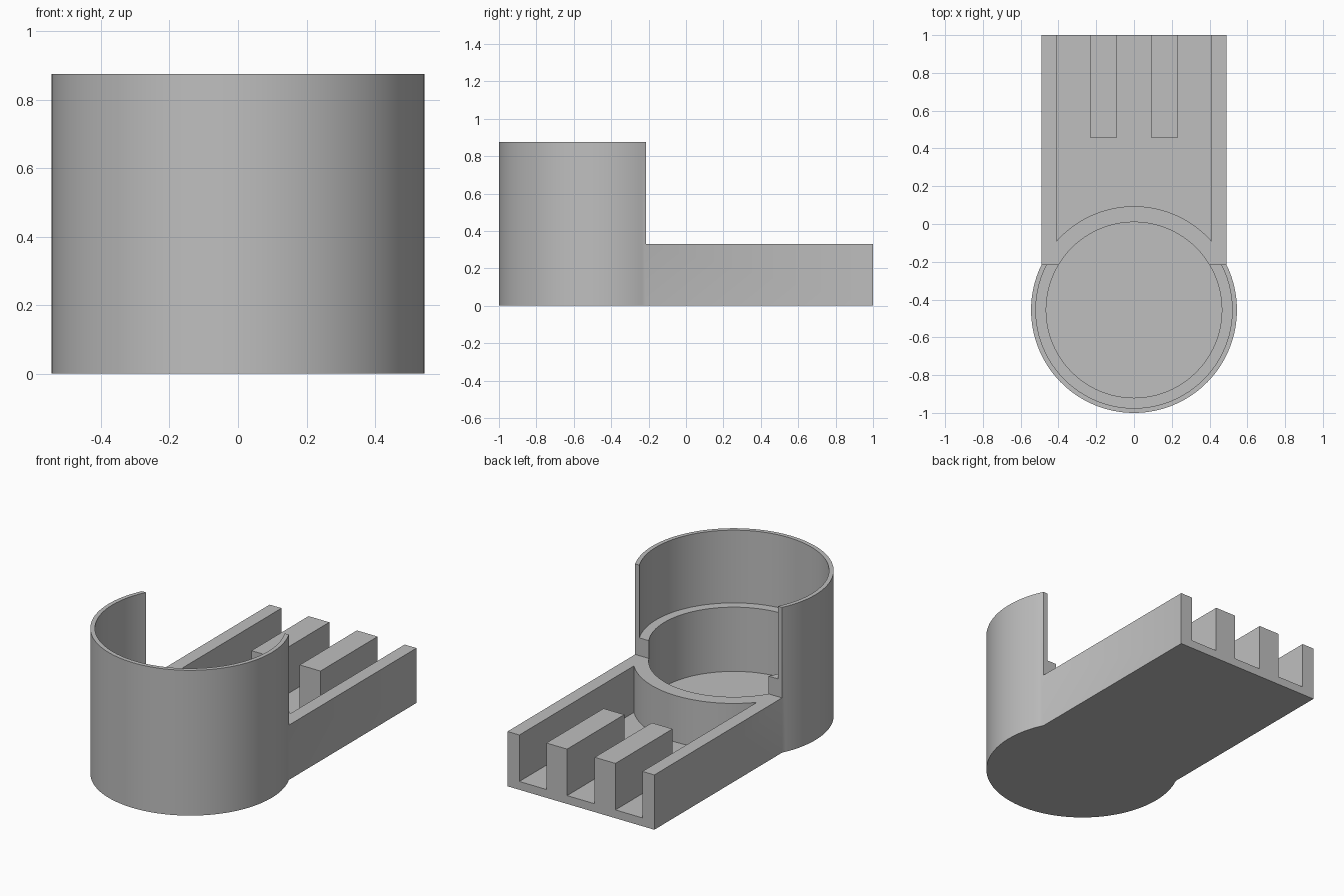
import bpy
import bmesh
from math import acos, asin, cos, pi, sin

cube = bpy.data.objects.get("Cube")
if cube:
    bpy.data.objects.remove(cube, do_unlink=True)

CUP_Y = -0.455      # centre of the round cup
CUP_R = 0.545
CUT_Y = -0.215      # plane where the tall wall stops
TRAY_TOP, FLOOR, LEDGE, WALL_TOP = 0.33, 0.05, 0.437, 0.875
STEPS = 96


def arc(radius, start, end, steps=STEPS):
    """Points along an arc around the cup centre."""
    angles = [start + (end - start) * i / steps for i in range(steps + 1)]
    return [(radius * cos(a), CUP_Y + radius * sin(a)) for a in angles]


def prism(name, outline, bottom, top):
    """Extrude a flat outline upward into a closed solid."""
    bm = bmesh.new()
    base = bm.faces.new([bm.verts.new((x, y, bottom)) for x, y in outline])
    moved = bmesh.ops.extrude_face_region(bm, geom=[base], use_keep_orig=True)
    for v in moved["geom"]:
        if isinstance(v, bmesh.types.BMVert):
            v.co.z = top
    bmesh.ops.recalc_face_normals(bm, faces=bm.faces[:])
    mesh = bpy.data.meshes.new(name)
    bm.to_mesh(mesh)
    bm.free()
    obj = bpy.data.objects.new(name, mesh)
    bpy.context.collection.objects.link(obj)
    return obj


def carve(target, cutter):
    """Subtract the cutter, bake the result and drop the cutter."""
    cutter.hide_render = True
    mod = target.modifiers.new("cut", "BOOLEAN")
    mod.operation = "DIFFERENCE"
    mod.solver = "EXACT"
    mod.object = cutter
    graph = bpy.context.evaluated_depsgraph_get()
    mesh = bpy.data.meshes.new_from_object(target.evaluated_get(graph))
    target.modifiers.clear()
    target.data = mesh
    bpy.data.objects.remove(cutter, do_unlink=True)


# Body: round cup in front, straight tray behind
join = asin((CUT_Y - CUP_Y) / CUP_R)
front = arc(CUP_R, pi - join, 2 * pi + join)
side = front[-1][0]
holder = prism("cup_and_tray_holder", front + [(side, 1), (-side, 1)], 0, WALL_TOP)

# Drop the tray below the tall cup wall
carve(holder, prism("tray_clearance",
                    [(-1, CUT_Y), (1, CUT_Y), (1, 2), (-1, 2)], TRAY_TOP, 2))

# Stepped bore: wide above the ledge, narrower down to the floor
for radius, bottom in ((0.52, LEDGE), (0.465, FLOOR)):
    carve(holder, prism("bore", arc(radius, 0, 2 * pi)[:-1], bottom, 2))

# Tray pocket: comb outline that leaves two ribs standing at the open end
POCKET_X, POCKET_R = 0.41, 0.549
RIB_IN, RIB_OUT, RIB_Y, END = 0.092, 0.23, 0.456, 1.2
meet = acos(POCKET_X / POCKET_R)
half_comb = [(RIB_IN, END), (RIB_IN, RIB_Y), (RIB_OUT, RIB_Y),
             (RIB_OUT, END), (POCKET_X, END)]
pocket = (half_comb + arc(POCKET_R, meet, pi - meet, 48)
          + [(-x, y) for x, y in reversed(half_comb)])
carve(holder, prism("tray_pocket", pocket, FLOOR, 1))

# Single grey material
grey = bpy.data.materials.new("plain grey")
grey.use_nodes = True
grey.diffuse_color = (0.52, 0.52, 0.52, 1)
shader = next(n for n in grey.node_tree.nodes if n.type == "BSDF_PRINCIPLED")
shader.inputs["Base Color"].default_value = grey.diffuse_color
holder.data.materials.clear()
holder.data.materials.append(grey)
for face in holder.data.polygons:
    face.material_index = 0

# Smooth curved walls, crisp edges
bpy.ops.object.select_all(action="DESELECT")
holder.select_set(True)
bpy.context.view_layer.objects.active = holder
bpy.ops.object.shade_smooth_by_angle(angle=pi / 6)
